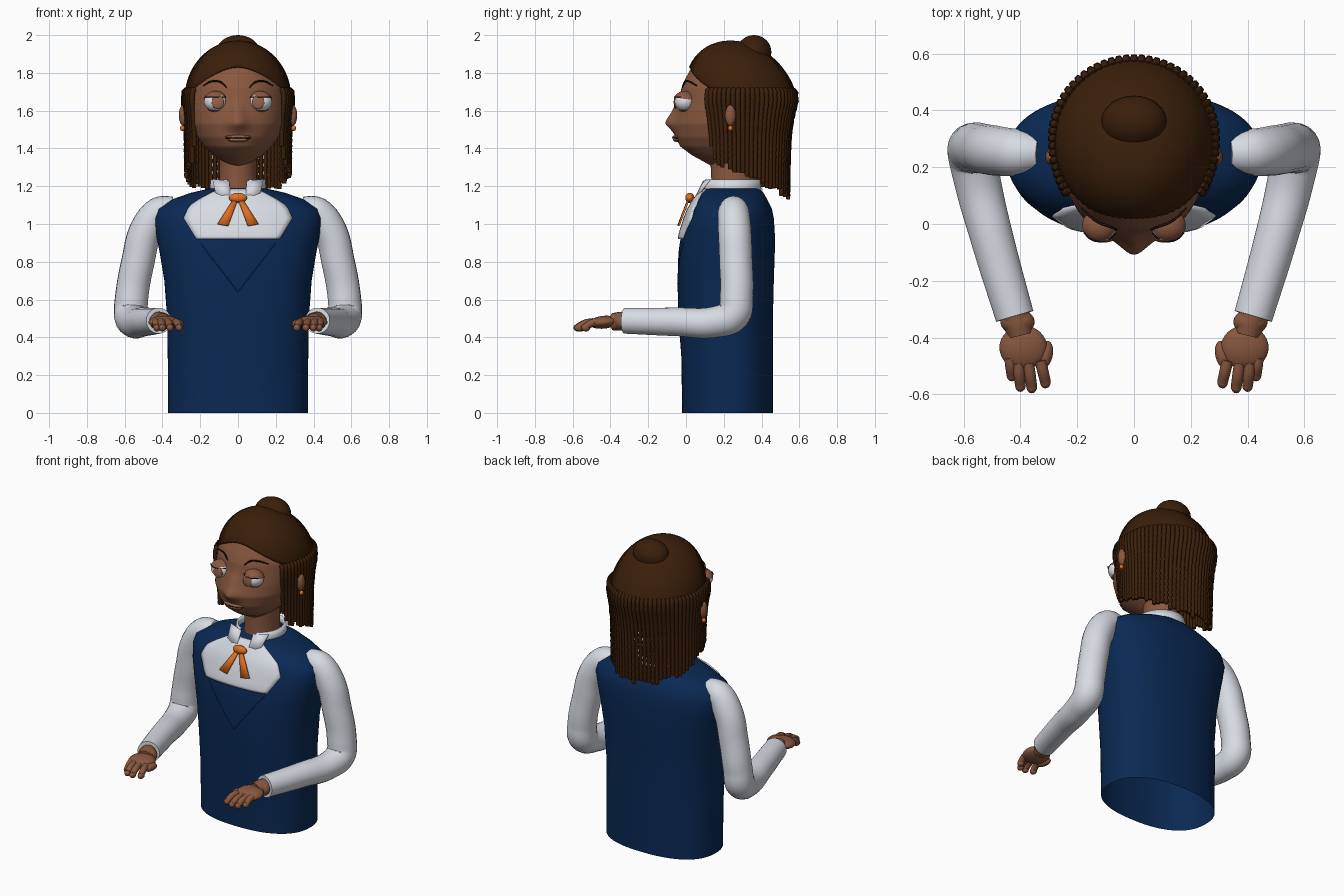
import bpy, bmesh, math, random
from mathutils import Vector

if "Cube" in bpy.data.objects:
    bpy.data.objects.remove(bpy.data.objects["Cube"])
random.seed(4)


def mat(name, c):
    m = bpy.data.materials.new(name)
    m.diffuse_color = (*c, 1)
    m.use_nodes = True
    m.node_tree.nodes["Principled BSDF"].inputs["Base Color"].default_value = m.diffuse_color
    return m


NAVY = mat("navy", (0.003, 0.022, 0.088))
WHITE = mat("shirt white", (0.68, 0.71, 0.77))
SKIN = mat("skin", (0.25, 0.097, 0.05))
TAN = mat("warm tan", (0.3, 0.125, 0.068))
HAIR = mat("hair brown", (0.044, 0.0135, 0.003))
BROW = mat("dark brown", (0.015, 0.005, 0.003))
ORANGE = mat("orange", (0.75, 0.16, 0.015))
EYE = mat("eye white", (0.72, 0.74, 0.78))


def mesh_obj(name, verts, faces, m, thick=0, angle=50):
    me = bpy.data.meshes.new(name)
    me.from_pydata(verts, [], faces)
    bm = bmesh.new()
    bm.from_mesh(me)
    bmesh.ops.recalc_face_normals(bm, faces=bm.faces)
    bm.to_mesh(me)
    bm.free()
    ob = bpy.data.objects.new(name, me)
    bpy.context.collection.objects.link(ob)
    me.materials.append(m)
    for p in me.polygons:
        p.use_smooth = True
    if thick:
        s = ob.modifiers.new("thickness", 'SOLIDIFY')
        s.thickness, s.offset = thick, 0
    bpy.context.view_layer.objects.active = ob
    ob.select_set(True)
    bpy.ops.object.shade_smooth_by_angle(angle=math.radians(angle))
    ob.select_set(False)
    return ob


def grid_faces(rows, n, closed=True):
    return [(r * n + i, r * n + (i + 1) % n, (r + 1) * n + (i + 1) % n, (r + 1) * n + i)
            for r in range(rows - 1) for i in range(n if closed else n - 1)]


def power(t, e):
    return math.copysign(abs(t) ** e, t)


def loft(name, secs, m, n=64, bottom=False, e=1.0, bump=None):
    """Stack of (super)ellipses given as (z, half width, front y, back y)."""
    v = []
    for z, w, f, b in secs:
        for i in range(n):
            a = 2 * math.pi * i / n
            x, c = w * power(math.sin(a), e), power(math.cos(a), e)
            y = (f + b) / 2 - (b - f) / 2 * c
            v.append((x, y - (bump(x, z) if bump and c > 0 else 0), z))
    faces = grid_faces(len(secs), n) + [tuple(range(len(v) - n, len(v)))]
    if bottom:
        faces.append(tuple(range(n)))
    return mesh_obj(name, v, faces, m)


def ball(name, c, r, m, rot=(0, 0, 0), seg=32, keep=None):
    bm = bmesh.new()
    bmesh.ops.create_uvsphere(bm, u_segments=seg, v_segments=seg // 2, radius=1)
    if keep is not None:   # keep only the part above this unit height
        bmesh.ops.bisect_plane(bm, geom=bm.verts[:] + bm.edges[:] + bm.faces[:],
                               plane_co=(0, 0, keep), plane_no=(0, 0, 1), clear_inner=True)
    me = bpy.data.meshes.new(name)
    for f in bm.faces:
        f.smooth = True
    bm.to_mesh(me)
    bm.free()
    me.materials.append(m)
    ob = bpy.data.objects.new(name, me)
    ob.location, ob.scale, ob.rotation_euler = c, r, rot
    bpy.context.collection.objects.link(ob)
    return ob


def tubes(name, paths, m, res=6, smooth=True):
    """Paths are lists of (x, y, z, radius)."""
    cu = bpy.data.curves.new(name, 'CURVE')
    cu.dimensions, cu.bevel_depth, cu.bevel_resolution = '3D', 1, res
    cu.use_fill_caps, cu.resolution_u = True, 8
    for path in paths:
        s = cu.splines.new('BEZIER' if smooth else 'POLY')
        pts = s.bezier_points if smooth else s.points
        pts.add(len(path) - 1)
        for p, (x, y, z, r) in zip(pts, path):
            p.co = (x, y, z) if smooth else (x, y, z, 1)
            p.radius = r
            if smooth:
                p.handle_left_type = p.handle_right_type = 'AUTO'
        s.use_smooth = True
    cu.materials.append(m)
    ob = bpy.data.objects.new(name, cu)
    bpy.context.collection.objects.link(ob)
    return ob


def lerp(table, t):
    for a, b in zip(table, table[1:]):
        if t <= b[0]:
            k = max(0, (t - a[0]) / (b[0] - a[0]))
            return [p + (q - p) * k for p, q in zip(a, b)]
    return list(table[-1])


# Vest, open underneath
TORSO = [(0, .37, -.02, .46), (.3, .372, -.025, .46), (.5, .375, -.04, .46), (.7, .39, -.045, .465),
         (.85, .415, -.04, .47), (.95, .435, -.025, .47), (1.03, .446, 0, .465), (1.08, .43, .02, .455),
         (1.13, .35, .05, .43), (1.165, .25, .075, .41), (1.19, .14, .1, .385)]
SQ = .85
loft("vest", TORSO, NAVY, 96, e=SQ)


def chest_y(x, z):
    _, w, f, b = lerp(TORSO, z)
    return (f + b) / 2 - (b - f) / 2 * max(0, 1 - abs(x / w) ** (2 / SQ)) ** (SQ / 2)


# Shirt front follows the chest
BIB = [(.92, .22), (1.03, .288), (1.08, .265), (1.1, .25), (1.13, .205), (1.165, .14), (1.185, .1)]
zs = [.92, .935, .95, .97, .99, 1.01, 1.03, 1.055, 1.08, 1.1, 1.13, 1.15, 1.165, 1.185]
v = []
for z in zs:
    w = lerp(BIB, z)[1]
    for i in range(17):
        x = w * (i / 8 - 1)
        v.append((x, chest_y(x, z) - .01, z))
mesh_obj("shirt_front", v, grid_faces(len(zs), 17, False), WHITE, .008)

# Vest neckline seam
for s in (-1, 1):
    pts = [(s * .2 * t, .64 + .26 * t) for t in (0, .25, .5, .75, 1)]
    tubes("vest_seam", [[(x, chest_y(x, z), z, .002) for x, z in pts]], NAVY, 2)

# Neck and collar band with an open front
loft("neck", [(1.14, .11, .13, .37), (1.22, .1, .135, .365), (1.32, .098, .13, .37), (1.45, .11, .13, .38)], SKIN)
v = []
for z, k in ((1.165, 1.04), (1.2, 1.01), (1.235, .98)):
    for i in range(41):
        a = math.radians(24 + 312 * i / 40)
        v.append((.142 * k * math.sin(a), .24 - .15 * k * math.cos(a), z))
mesh_obj("collar", v, grid_faces(3, 41, False), WHITE, .012)
for s in (-1, 1):
    mesh_obj("collar_wing", [(s * .045, .095, 1.225), (s * .135, .125, 1.235), (s * .12, .07, 1.165),
                             (s * .04, .045, 1.125)], [(0, 1, 2, 3)], WHITE, .012)
    # Ribbon tails
    mesh_obj("ribbon_tail", [(s * .002, .01, 1.125), (s * .028, .012, 1.125), (s * .108, -.035, 1.0),
                             (s * .052, -.042, .99)], [(0, 1, 2, 3)], ORANGE, .01)
ball("ribbon_knot", (0, .02, 1.138), (.048, .024, .027), ORANGE)

# Sleeves, cuffs and hands
for s in (-1, 1):
    arm = [(.33, .25, 1.085, .062), (.415, .252, 1.062, .083), (.485, .258, .97, .088), (.53, .265, .8, .088),
           (.562, .268, .62, .088), (.567, .25, .52, .09), (.553, .16, .482, .083), (.5, -.05, .482, .076),
           (.42, -.325, .488, .069)]
    tubes("sleeve", [[(s * x, y, z, r) for x, y, z, r in arm]], WHITE, 8)
    tubes("wrist", [[(s * .43, -.29, .487, .05), (s * .41, -.35, .485, .05), (s * .4, -.39, .482, .045)]], SKIN)
    ball("wrist_bump", (s * .41, -.345, .485), (.06, .045, .048), SKIN)
    ball("palm", (s * .39, -.435, .48), (.084, .078, .034), SKIN, (.1, 0, 0))
    fingers = [(.437, -.47, .43, -.53), (.408, -.49, .4, -.567), (.372, -.49, .36, -.572), (.33, -.48, .312, -.555)]
    for x0, y0, x1, y1 in fingers:
        m0 = ((x0 + x1) / 2, (y0 + y1) / 2)
        tubes("finger", [[(s * x0, y0, .482, .02), (s * m0[0], m0[1], .475, .02), (s * x1, y1, .455, .019)]], SKIN, 4)
        ball("fingertip", (s * x1, y1, .451), (.019, .024, .02), SKIN, seg=16)
    ball("thumb", (s * .312, -.46, .47), (.026, .05, .024), SKIN, (0, 0, s * .2), 20)


# Head with a softly moulded nose and bridge
def nose(x, z):
    return (.04 * math.exp(-(x / .055) ** 2 - ((z - 1.535) / .042) ** 2)
            + .02 * math.exp(-(x / .035) ** 2 - ((z - 1.6) / .05) ** 2))


HEAD = [(1.31, .05, .13, .28), (1.335, .085, .085, .32), (1.365, .13, .03, .36), (1.41, .178, -.03, .41),
        (1.46, .215, -.055, .45), (1.53, .244, -.066, .48), (1.6, .257, -.05, .51), (1.66, .261, -.034, .53),
        (1.72, .257, -.024, .535), (1.77, .245, -.003, .52), (1.83, .215, .03, .475), (1.9, .13, .1, .38)]
loft("head", [lerp(HEAD, 1.31 + .59 * i / 59) for i in range(60)], SKIN, 128, True, bump=nose)
ball("upper_lip", (0, -.046, 1.461), (.07, .026, .011), TAN)
ball("lower_lip", (0, -.044, 1.446), (.055, .026, .012), TAN)
tubes("mouth_line", [[(-.066, -.043, 1.452, .002), (0, -.072, 1.455, .002), (.066, -.043, 1.452, .002)]], BROW, 2)
for s in (-1, 1):
    c = Vector((s * .12, -.006, 1.648))
    ball("eyeball", c, (.06, .055, .052), EYE)
    ball("eyelid", c, (.065, .06, .057), SKIN, (-.1, s * .15, 0), keep=.4)
    ball("lower_lid", c, (.063, .057, .055), SKIN, (math.pi + .1, 0, 0), keep=.76)
    ball("iris", c + Vector((-s * .013, -.05, -.003)), (.033, .009, .036), TAN)
    lash = [(c.x + .063 * math.sin(a), c.y - .056 * math.cos(a), c.z + .024, .0025) for a in (-1.1, -.5, 0, .5, 1.1)]
    tubes("lash_line", [lash], BROW, 2)
    tubes("eyebrow", [[(s * .06, -.02, 1.722, .003), (s * .09, -.008, 1.75, .005),
                       (s * .13, .008, 1.757, .005), (s * .185, .056, 1.733, .003)]], BROW, 3)
    ball("ear", (s * .29, .235, 1.575), (.023, .028, .055), SKIN)
    ball("earring", (s * .294, .235, 1.507), (.013, .013, .015), ORANGE, seg=16)

# Ridged hair cap with an arched hairline, leaning forward towards the crown
N, R = 144, 20
v = []
for r in range(R + 1):
    for i in range(N):
        a = 2 * math.pi * i / N
        edge = 1.83 - 2.35 * (.262 * math.sin(a)) ** 2 if math.cos(a) > 0 else 1.67
        t = max(.02, r / R) * math.acos((edge - 1.665) / .3)
        k = math.sin(t) * (1.01 if i % 2 else .996)
        z = 1.665 + .3 * math.cos(t)
        v.append((.274 * k * math.sin(a), .288 - .285 * k * math.cos(a) - .2 * max(0, z - 1.7), z))
mesh_obj("hair_cap", v, grid_faces(R + 1, N) + [tuple(range(N))], HAIR, .012, 80)
ball("hair_bun", (0, .36, 1.91), (.115, .092, .09), HAIR)

# Braids hanging around the sides and back: (z, side scale, back scale)
SWELL = [(1.1, .96, .87), (1.3, .965, .88), (1.45, .97, .9), (1.55, .98, .94), (1.65, 1.02, 1.03),
         (1.7, 1.01, 1.02), (1.715, .96, .97)]
paths = []
COUNT = 51
for i in range(COUNT):
    phi = math.radians(-132 + 264 * i / (COUNT - 1))
    sx, cy = math.sin(phi), math.cos(phi)
    ux, uy = .285 * power(sx, .6 if cy < 0 else 1), .276 * cy
    y = .3 + uy
    end = (1.42 if y < .125 else 1.33 - .43 * (y - .15)) + random.uniform(-.02, .02)
    path = []
    for j in range(29):
        z = 1.715 + (end - 1.715) * j / 28
        _, kx, ky = lerp(SWELL, z)
        thin = 1 if z > 1.5 else .88
        path.append((ux * kx, .3 + uy * ky, z, (.0155 if j % 2 else .0125) * thin))
    paths.append(path)
tubes("braids", paths, HAIR, 1, False)
